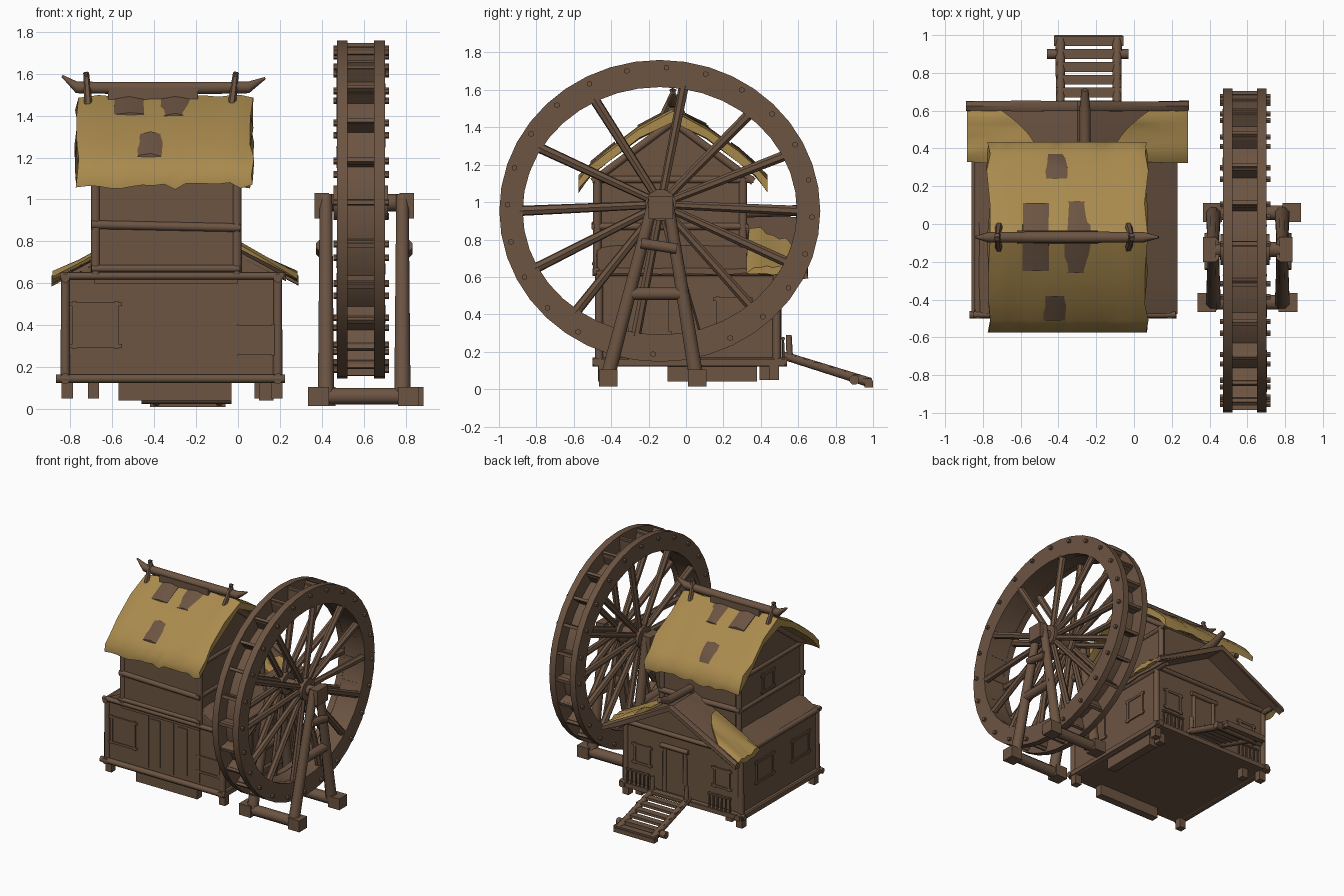
import bpy, bmesh, math, random
from mathutils import Vector

if "Cube" in bpy.data.objects:
    bpy.data.objects.remove(bpy.data.objects["Cube"])
random.seed(4)

def material(name, rgb):
    m = bpy.data.materials.new(name)
    m.diffuse_color = (*rgb, 1)
    m.use_nodes = True
    m.node_tree.nodes["Principled BSDF"].inputs["Base Color"].default_value = m.diffuse_color
    return m

WOOD = material("brown wood", (0.150, 0.089, 0.055))
THATCH = material("straw thatch", (0.40, 0.255, 0.075))

def mesh(name, verts, faces, mat=WOOD):
    me = bpy.data.meshes.new(name)
    me.from_pydata([tuple(v) for v in verts], [], faces)
    bm = bmesh.new()
    bm.from_mesh(me)
    bmesh.ops.recalc_face_normals(bm, faces=bm.faces)
    bm.to_mesh(me)
    bm.free()
    me.materials.append(mat)
    ob = bpy.data.objects.new(name, me)
    bpy.context.collection.objects.link(ob)
    return ob

def prism(name, profile, a, b, axis, mat=WOOD):
    """Extrude a 2D profile along x (profile is y,z) or y (profile is x,z)."""
    put = (lambda t, p: (t, p[0], p[1])) if axis == "x" else (lambda t, p: (p[0], t, p[1]))
    n = len(profile)
    verts = [put(t, p) for t in (a, b) for p in profile]
    faces = [list(range(n)), list(range(n, 2 * n))]
    faces += [[i, (i + 1) % n, n + (i + 1) % n, n + i] for i in range(n)]
    return mesh(name, verts, faces, mat)

def box(name, x0, x1, y0, y1, z0, z1, mat=WOOD):
    return prism(name, [(y0, z0), (y1, z0), (y1, z1), (y0, z1)], x0, x1, "x", mat)

def log(name, points, radii, sides=8):
    """Round timber through the given points, with one radius per point."""
    pts = [Vector(p) for p in points]
    verts, faces = [], []
    for i, p in enumerate(pts):
        d = (pts[min(i + 1, len(pts) - 1)] - pts[max(i - 1, 0)]).normalized()
        u = d.cross(Vector((0, 0, 1)) if abs(d.z) < 0.9 else Vector((1, 0, 0))).normalized()
        v = d.cross(u)
        for k in range(sides):
            a = 2 * math.pi * (k + 0.5) / sides
            verts.append(p + radii[i] * (math.cos(a) * u + math.sin(a) * v))
    for i in range(len(pts) - 1):
        for k in range(sides):
            j = (k + 1) % sides
            faces.append([i * sides + k, i * sides + j, (i + 1) * sides + j, (i + 1) * sides + k])
    faces += [list(range(sides)), list(range(len(verts) - sides, len(verts)))]
    return mesh(name, verts, faces)

def slab(name, top, thick, a, b, axis, mat, steps=14, wobble=0.012):
    """Roof covering: a slope profile with thickness, ragged along its lower and side edges."""
    n = len(top)
    verts, faces = [], []
    for s in range(steps + 1):
        end = s in (0, steps)
        for layer in (0, 1):
            for i, (p, z) in enumerate(top):
                rag = random.uniform(-1, 1) * wobble
                drop = rag * 1.5 if i in (0, n - 1) else rag * 0.4
                t = a + (b - a) * s / steps + (rag if end else 0)
                lower = thick * layer + (0.012 if end and not layer else 0)
                verts.append((t, p, z + drop - lower) if axis == "x" else (p, t, z + drop - lower))
    ring = list(range(n)) + list(range(2 * n - 1, n - 1, -1))
    for s in range(steps):
        o, q = s * 2 * n, (s + 1) * 2 * n
        for i in range(2 * n):
            c, d = ring[i], ring[(i + 1) % (2 * n)]
            faces.append([o + c, o + d, q + d, q + c])
    for o in (0, steps * 2 * n):
        faces += [[o + i, o + i + 1, o + n + i + 1, o + n + i] for i in range(n - 1)]
    return mesh(name, verts, faces, mat)

# Ground floor: deck, gabled walls, posts and feet
RX, RZ, PITCH = -0.30, 0.925, 0.53            # lower ridge position and slope
low_z = lambda x: RZ - PITCH * abs(x - RX)
box("deck", -0.86, 0.22, -0.49, 0.53, 0.125, 0.16)
prism("lower_walls", [(-0.83, 0.15), (0.195, 0.15), (0.195, low_z(0.195) - 0.03),
      (RX, RZ - 0.03), (-0.83, low_z(-0.83) - 0.03)], -0.47, 0.49, "y")
for x in (-0.825, 0.19):
    for y in (-0.465, 0.485):
        log("corner_post", [(x, y, 0.13), (x, y, 0.64)], [0.024, 0.022])
    log("side_sill", [(x, -0.5, 0.145), (x, 0.54, 0.145)], [0.025, 0.025])
    log("eave_beam", [(x, -0.5, 0.625), (x, 0.60, 0.625)], [0.022, 0.022])
for y in (-0.48, 0.5):
    log("end_sill", [(-0.87, y, 0.145), (0.225, y, 0.145)], [0.022, 0.022])
    log("end_top_beam", [(-0.85, y, 0.635), (0.22, y, 0.635)], [0.018, 0.018])
for x, y in ((-0.815, -0.44), (0.185, -0.44), (-0.815, 0.47), (0.185, 0.47), (-0.69, 0.42), (0.105, 0.42)):
    box("foot", x - 0.027, x + 0.027, y - 0.027, y + 0.027, 0.05, 0.13)
box("front_footing", -0.57, -0.03, -0.47, -0.41, 0.04, 0.13)
box("side_footing", 0.10, 0.17, -0.10, 0.38, 0.04, 0.13)

# Wall boards and framed windows: thin plates on the wall faces
def plate(name, side, at, c, z, w, h, t):
    if side in "lr":
        box(name, at - t, at + t, c - w / 2, c + w / 2, z - h / 2, z + h / 2)
    else:
        box(name, c - w / 2, c + w / 2, at - t, at + t, z - h / 2, z + h / 2)

def window(side, at, c, z, w, h):
    for s in (-1, 1):
        plate("window_jamb", side, at, c + s * w / 2, z, 0.018, h + 0.03, 0.010)
        plate("window_rail", side, at, c, z + s * h / 2, w + 0.05, 0.018, 0.010)
    plate("shutter", side, at, c, z, w, h, 0.004)

for side, at, c, z, w, h in (("b", 0.49, 0.04, 0.40, 0.13, 0.14), ("b", 0.49, -0.66, 0.40, 0.13, 0.14),
        ("f", -0.47, -0.68, 0.40, 0.2, 0.2), ("f", -0.47, 0.08, 0.33, 0.18, 0.12),
        ("l", -0.83, 0.2, 0.42, 0.2, 0.16), ("l", -0.83, -0.25, 0.42, 0.2, 0.16),
        ("r", 0.195, -0.2, 0.40, 0.2, 0.2), ("r", 0.195, 0.25, 0.40, 0.16, 0.16),
        ("l", -0.685, -0.05, 0.98, 0.13, 0.13)):
    window(side, at, c, z, w, h)
for i, x in enumerate((-0.50, -0.40, -0.28, -0.16, -0.05)):
    plate("front_board", "f", -0.47, x, 0.39, 0.09, 0.42 - 0.05 * (i % 2), 0.006)

# Back door, window boxes and ramp
plate("door", "b", 0.49, -0.25, 0.34, 0.15, 0.34, 0.008)
for x in (-0.34, -0.16):
    log("door_post", [(x, 0.495, 0.15), (x, 0.495, 0.53)], [0.017, 0.015])
log("door_lintel", [(-0.37, 0.5, 0.53), (-0.13, 0.5, 0.53)], [0.018, 0.018])
for c in (0.06, -0.66):
    log("railing_top", [(c - 0.10, 0.52, 0.27), (c + 0.10, 0.52, 0.27)], [0.01, 0.01], 6)
    for k in range(6):
        x = c - 0.09 + 0.036 * k
        log("railing_picket", [(x, 0.52, 0.16), (x, 0.52, 0.28)], [0.008, 0.006], 5)
for x in (-0.39, -0.09):
    log("ramp_rail", [(x, 0.52, 0.18), (x, 0.985, 0.035)], [0.024, 0.028])
    log("ramp_post", [(x, 0.555, 0.15), (x, 0.55, 0.29)], [0.02, 0.016])
for k in range(7):
    y = 0.56 + 0.068 * k
    z = 0.185 - 0.31 * (y - 0.52)
    w = random.uniform(0.165, 0.185)
    box("ramp_plank", -0.24 - w, -0.24 + w, y - 0.026, y + 0.026, z - 0.008, z + 0.012)
log("ramp_footing", [(-0.46, 0.90, 0.05), (-0.03, 0.90, 0.05)], [0.028, 0.028])
box("ramp_end", -0.42, -0.06, 0.955, 1.0, 0.01, 0.045)

# Lower roof: plank gable with straw at the back corners
gable = lambda h, up: [(RX - h, low_z(RX - h) + up), (RX, RZ + up), (RX + h, low_z(RX + h) + up)]
slab("lower_plank_roof", gable(0.53, 0), 0.03, -0.475, 0.645, "y", WOOD, 10, 0.004)
for s, inner in ((-1, 0.20), (1, 0.18)):
    line = [(RX + s * d, low_z(RX + s * d) + 0.03) for d in (0.585, 0.45, inner)]
    straw = slab("lower_thatch", line, 0.04, 0.33, 0.60, "y", THATCH, 8, 0.010)
    for v in straw.data.vertices:             # straw worn back toward the gable end
        if abs(v.co.x - RX) < 0.4:
            out = 0.20 * ((v.co.y - 0.33) / 0.27) ** 2
            v.co.x += s * out
            v.co.z -= PITCH * out
    edge = [(RX + s * d, low_z(RX + s * d) + 0.02) for d in (0.59, 0.3, 0.0)]
    slab("verge_board", edge, 0.045, 0.60, 0.65, "y", WOOD, 2, 0.004)
log("lower_ridge_pole", [(-0.26, 0.30, 0.945), (-0.26, 0.60, 0.955), (-0.26, 0.71, 1.0)], [0.03, 0.032, 0.02])

# Upper storey: gabled room with posts and belt beams
RY = -0.07
prism("upper_walls", [(-0.487, 0.60), (0.31, 0.60), (0.31, 1.14), (RY, 1.44), (-0.487, 1.13)], -0.685, 0.0, "x")
for x in (-0.68, -0.005):
    for y in (-0.475, 0.305):
        log("upper_post", [(x, y, 0.64), (x, y, 1.13)], [0.024, 0.024])
    log("end_belt", [(x, -0.5, 0.87), (x, 0.33, 0.87)], [0.02, 0.02])
    log("gable_tie", [(x, -0.5, 1.12), (x, 0.36, 1.12)], [0.02, 0.02])
    for y in (-0.5, 0.36):
        log("gable_rafter", [(x, y, 1.11), (x, RY, 1.43)], [0.022, 0.022])
for y in (-0.485, 0.315):
    log("long_belt", [(-0.70, y, 0.88), (0.01, y, 0.865)], [0.022, 0.022])
    log("long_sill", [(-0.70, y, 0.67), (0.01, y, 0.67)], [0.018, 0.018])

# Upper thatched roof with wooden patches
line = [(-0.575, 1.13), (-0.51, 1.205), (-0.42, 1.28), (-0.25, 1.405), (RY, 1.495),
        (0.11, 1.405), (0.28, 1.28), (0.37, 1.205), (0.435, 1.13)]
slab("upper_thatch", line, 0.065, -0.77, 0.065, "x", THATCH, 16, 0.012)

def roof_z(y):
    for (a, za), (b, zb) in zip(line, line[1:]):
        if a <= y <= b:
            return za + (zb - za) * (y - a) / (b - a)

def patch(x0, x1, ys):
    slab("roof_patch", [(y, roof_z(y) + 0.014) for y in ys], 0.03, x0, x1, "x", WOOD, 2, 0.003)

patch(-0.48, -0.355, (0.24, 0.28, 0.37))
patch(-0.48, -0.355, (-0.51, -0.42, -0.38))
patch(-0.59, -0.45, (-0.25, -0.15, RY, 0.11))
patch(-0.37, -0.23, (-0.26, -0.15, RY, 0.12))
box("ridge_board", -0.62, -0.19, -0.105, -0.035, 1.44, 1.53)
log("ridge_pole", [(-0.84, RY, 1.59), (-0.77, RY, 1.535), (-0.35, RY, 1.53), (0.05, RY, 1.535), (0.13, RY, 1.58)],
    [0.006, 0.03, 0.033, 0.03, 0.006])
for x, lean in ((-0.715, -0.01), (-0.03, 0.02)):
    for s in (-1, 1):
        log("crossed_stick", [(x, RY + s * 0.06, 1.45), (x + lean, RY - s * 0.008, 1.605)], [0.02, 0.014], 6)

# Water wheel: two oval rims, inner drum, paddles, spokes and hub
CY, CZ = -0.14, 0.953
def rim(name, x0, x1, inner, outer, n=40):
    verts, faces = [], []
    for k in range(n):
        a = 2 * math.pi * k / n
        for x, (ry, rz) in ((x0, inner), (x1, inner), (x1, outer), (x0, outer)):
            verts.append((x, CY + ry * math.cos(a), CZ + rz * math.sin(a)))
    for k in range(n):
        o, q = 4 * k, 4 * ((k + 1) % n)
        faces += [[o + i, o + (i + 1) % 4, q + (i + 1) % 4, q + i] for i in range(4)]
    return mesh(name, verts, faces)

RIMS = ((0.472, 0.522), (0.65, 0.702))
for x0, x1 in RIMS:
    rim("wheel_rim", x0, x1, (0.733, 0.662), (0.858, 0.807))
rim("wheel_drum", 0.51, 0.66, (0.735, 0.665), (0.755, 0.685))
for k in range(24):
    a = math.radians(15 * k - 2.5)
    u = Vector((0, math.cos(a), math.sin(a)))
    at = lambda r: Vector((0, CY + r * 0.858 * math.cos(a), CZ + r * 0.807 * math.sin(a)))
    v = Vector((0, -u.z, u.y)) * 0.011
    quad = [at(0.85) - v, at(0.85) + v, at(0.985) + v, at(0.985) - v]
    prism("paddle", [(p.y, p.z) for p in quad], 0.50, 0.67, "x")
    p = at(0.95)
    log("rim_peg", [(0.455, p.y, p.z), (0.722, p.y, p.z)], [0.016, 0.016], 6)
HUB = Vector((0, -0.135, 0.985))
for x0, x1 in RIMS:
    x = (x0 + x1) / 2
    for deg in (0, 26, 50, 80, 118, 150, 180, 207, 233, 260, 285, 311, 336):
        a = math.radians(deg)
        log("spoke", [(x, HUB.y + 0.05 * math.cos(a), HUB.z + 0.05 * math.sin(a)),
            (x, CY + 0.75 * math.cos(a), CZ + 0.68 * math.sin(a))], [0.022, 0.028], 7)
    log("hub_collar", [(x0 - 0.015, *HUB.yz), (x1 + 0.015, *HUB.yz)], [0.085, 0.085], 12)
log("axle", [(0.365, *HUB.yz), (0.84, *HUB.yz)], [0.042, 0.042], 10)

# Wheel stand: two A-frames on cross sleepers
for x in (0.42, 0.785):
    s = -1 if x < 0.6 else 1
    log("back_leg", [(x, -0.42, 0.06), (x, -0.17, 1.02)], [0.042, 0.032])
    log("front_leg", [(x, 0.055, 0.06), (x, -0.10, 1.02)], [0.042, 0.032])
    box("bearing_block", x - 0.035 + s * 0.02, x + 0.035 + s * 0.02, -0.20, -0.07, 0.91, 1.03)
    log("low_crossbar", [(x, -0.31, 0.51), (x, 0.0, 0.51)], [0.036, 0.036])
    log("high_crossbar", [(x + s * 0.02, -0.24, 0.78), (x + s * 0.02, -0.05, 0.75)], [0.03, 0.03])
for y, x0, x1 in ((-0.415, 0.335, 0.865), (0.06, 0.365, 0.885)):
    log("sleeper", [(x0, y, 0.06), (x1, y, 0.06)], [0.042, 0.042])
    for x in (x0 + 0.05, x1 - 0.05):
        box("sleeper_end", x - 0.05, x + 0.05, y - 0.05, y + 0.05, 0.015, 0.105)

# Smooth the round timbers while keeping sharp edges
for ob in bpy.context.scene.objects:
    ob.select_set(True)
bpy.context.view_layer.objects.active = bpy.context.scene.objects[0]
bpy.ops.object.shade_smooth_by_angle(angle=math.radians(50))
